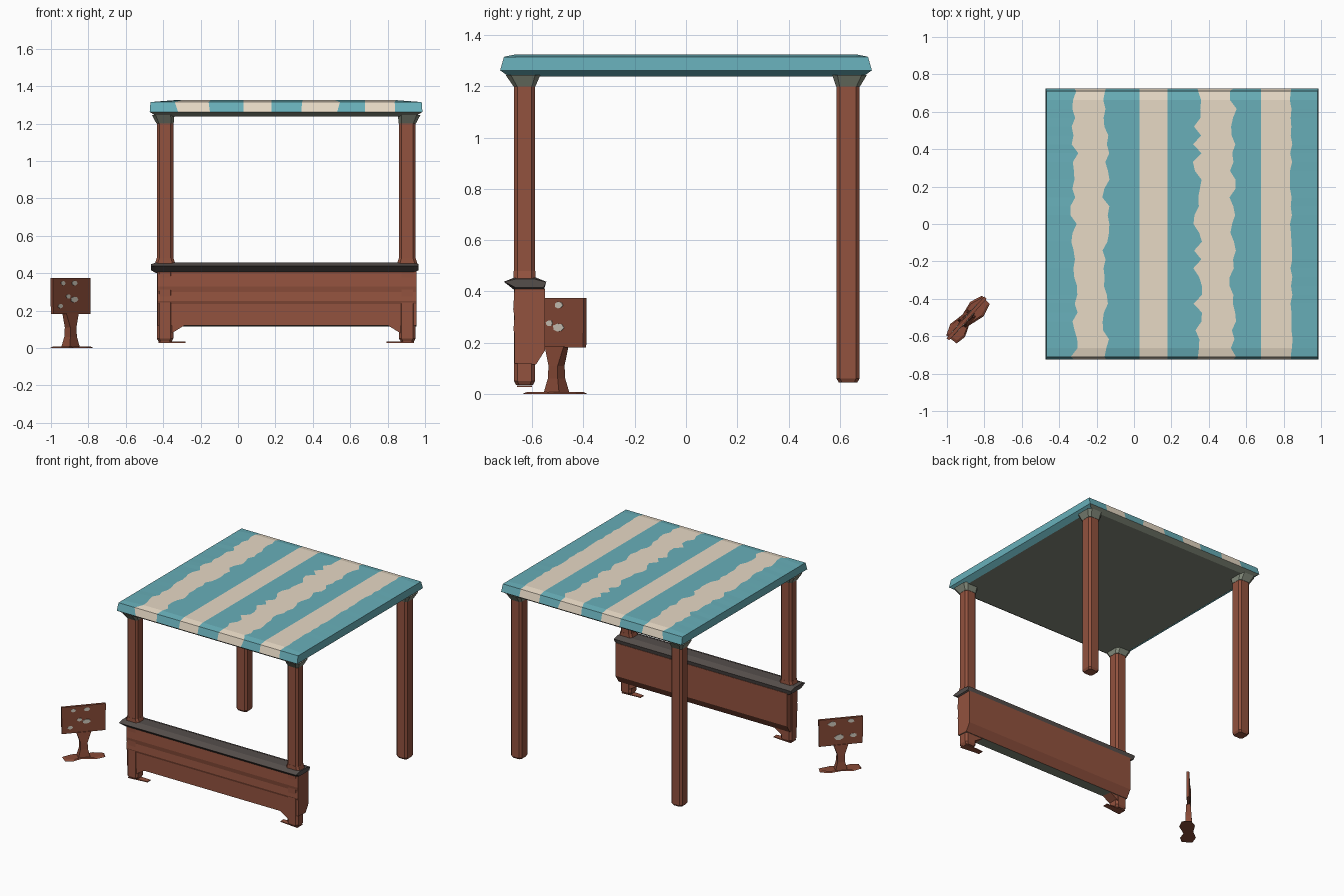
import bpy, bmesh, math, random
from mathutils import Vector

if "Cube" in bpy.data.objects:
    bpy.data.objects.remove(bpy.data.objects["Cube"])
random.seed(4)


def material(name, r, g, b):
    m = bpy.data.materials.new(name)
    lin = [((c / 255 + 0.055) / 1.055) ** 2.4 for c in (r, g, b)]
    m.diffuse_color = (*lin, 1)
    m.use_nodes = True
    m.node_tree.nodes["Principled BSDF"].inputs["Base Color"].default_value = m.diffuse_color
    return m


WOOD = material("red brown wood", 146, 82, 62)
SIGN = material("dark sign wood", 136, 74, 55)
TEAL = material("teal canvas", 104, 175, 185)
CREAM = material("cream canvas", 232, 218, 198)
UNDER = material("grey green underside", 130, 137, 122)
COUNTER = material("grey counter", 85, 78, 75)
MARK = material("pale paint marks", 208, 201, 188)


def loft(name, rings, mats, rule=None, split=None):
    """Skin a list of equal-length point rings, cap both ends."""
    bm = bmesh.new()
    vs = [[bm.verts.new(p) for p in r] for r in rings]
    n = len(rings[0])
    for a, b in zip(vs, vs[1:]):
        for i in range(n):
            j = (i + 1) % n
            bm.faces.new((a[i], a[j], b[j], b[i]))
    for ring in (vs[0], vs[-1]):
        f = bm.faces.new(ring)
        if split:
            bmesh.utils.face_split(f, ring[split[0]], ring[split[1]])
    bmesh.ops.recalc_face_normals(bm, faces=bm.faces)
    bm.normal_update()
    if rule:
        for f in bm.faces:
            f.material_index = rule(f)
    me = bpy.data.meshes.new(name)
    bm.to_mesh(me)
    bm.free()
    for m in mats:
        me.materials.append(m)
    ob = bpy.data.objects.new(name, me)
    bpy.context.collection.objects.link(ob)
    return ob


def octagon(cx, cy, z, hx, hy, c):
    """Rectangle with cut corners at height z."""
    pts = [(hx, hy - c), (hx - c, hy), (c - hx, hy), (-hx, hy - c),
           (-hx, c - hy), (c - hx, -hy), (hx - c, -hy), (hx, c - hy)]
    return [(cx + x, cy + y, z) for x, y in pts]


def slab(name, corners, z0, z1, mat):
    return loft(name, [[(x, y, z) for x, y in corners] for z in (z0, z1)], [mat])


# Striped canopy: columns follow the stripe edges, some of them ragged
edges = [-0.468, -0.32, -0.15, 0.03, 0.18, 0.34, 0.53, 0.68, 0.84, 0.982]
ragged = {1: 0.022, 2: 0.02, 5: 0.025, 6: 0.02, 8: 0.008}
ROWS = 30
rings = []
for i, x in enumerate(edges):
    end = -1 if i == 0 else 1 if i == len(edges) - 1 else 0
    top = []
    for k in range(ROWS + 1):
        y = -0.71 + 1.42 * k / ROWS
        dx = random.uniform(-1, 1) * ragged.get(i, 0)
        z = 1.315 if end or k in (0, ROWS) else 1.325
        top.append((x + dx, y, z))
    rim = [(x + 0.004 * end, 0.725, 1.262), (x - 0.035 * end, 0.69, 1.238),
           (x - 0.035 * end, -0.69, 1.238), (x + 0.004 * end, -0.725, 1.262)]
    rings.append(top + rim)


def stripe(f):
    c = f.calc_center_median()
    if f.normal.z < -0.4 and abs(f.normal.x) < 0.3:
        return 2
    if abs(f.normal.x) > 0.4:
        return 0
    return sum(c.x > e for e in edges[1:-1]) % 2


loft("striped_canopy", rings, [TEAL, CREAM, UNDER], stripe, (ROWS + 1, ROWS + 4))

# Four posts with flared caps
for side, px in (("left", -0.39), ("right", 0.905)):
    for end, py, foot in (("front", -0.63, 0.035), ("back", 0.632, 0.045)):
        hx, hy = 0.044, 0.041 if py < 0 else 0.045
        rings = [octagon(px, py, foot, hx * 0.8, hy * 0.8, 0.012),
                 octagon(px, py, foot + 0.015, hx, hy, 0.014),
                 octagon(px, py, 1.21, hx, hy, 0.014)]
        loft(f"{end}_{side}_post", rings, [WOOD])
        out = 0.01 if px > 0 else -0.01
        loft(f"{end}_{side}_post_cap",
             [octagon(px, py, 1.20, hx + 0.002, hy + 0.002, 0.014),
              octagon(px + out, py + math.copysign(0.006, py), 1.245, 0.06, 0.068, 0.02)],
             [UNDER])

# Counter front: planked cross-section run along x
profile = [(-0.669, 0.41), (-0.674, 0.33), (-0.669, 0.30), (-0.673, 0.25),
           (-0.668, 0.235), (-0.668, 0.12), (-0.585, 0.115), (-0.55, 0.17), (-0.55, 0.41)]
loft("counter_panel", [[(x, y, z) for y, z in profile] for x in (-0.43, 0.955)],
     [WOOD, UNDER], lambda f: 1 if f.normal.z < -0.8 else 0)

# Counter top with a bevelled hexagonal section
rings = []
for x, s in ((-0.465, 0.6), (-0.44, 1), (0.94, 1), (0.965, 0.6)):
    rings.append([(x, y, 0.436 + (z - 0.436) * s) for y, z in
                  ((-0.71, 0.438), (-0.665, 0.402), (-0.555, 0.402),
                   (-0.545, 0.438), (-0.59, 0.456), (-0.665, 0.456))])
loft("counter_top", rings, [COUNTER])

# Gussets beside the feet, collars above the counter, thin ground runners
for side, px, d in (("left", -0.39, 1), ("right", 0.905, -1)):
    tri = [(px + d * 0.03, 0.125), (px + d * 0.11, 0.125), (px + d * 0.03, 0.075)]
    loft(f"{side}_foot_gusset", [[(x, y, z) for x, z in tri] for y in (-0.665, -0.59)], [WOOD])
    loft(f"{side}_post_collar", [octagon(px, -0.63, 0.45, 0.055, 0.043, 0.015),
                                 octagon(px, -0.63, 0.48, 0.045, 0.042, 0.014)], [WOOD])
    xa, xb = px - d * 0.035, px + d * 0.11
    slab(f"{side}_foot_runner", [(xa, -0.66), (xb, -0.645), (xb, -0.61), (xa, -0.60)],
         0.028, 0.034, WOOD)

# Standing sign, turned to face front right
C = Vector((-0.895, -0.505, 0))
U = Vector((0.67, 0.742, 0)).normalized()     # along the board
N = Vector((0.742, -0.67, 0)).normalized()    # facing direction


def at(u, n, z):
    return tuple(C + U * u + N * n + Vector((0, 0, z)))


def box_ring(hu, hn, z):
    return [at(u, n, z) for u, n in ((-hu, -hn), (hu, -hn), (hu, hn), (-hu, hn))]


loft("sign_board", [box_ring(0.148, 0.009, 0.182), box_ring(0.15, 0.009, 0.375)], [SIGN])
loft("sign_post", [box_ring(0.04, 0.03, 0.006), box_ring(0.026, 0.022, 0.06),
                   box_ring(0.024, 0.02, 0.11), box_ring(0.05, 0.014, 0.185)], [SIGN])
base = [(-0.14, -0.02), (-0.135, 0.05), (-0.08, 0.06), (-0.02, 0.035), (0.07, 0.06),
        (0.14, 0.04), (0.145, -0.02), (0.08, -0.045), (0, -0.03), (-0.08, -0.045)]
loft("sign_base", [[at(u, n, 0) for u, n in base],
                   [at(u * 0.9, n * 0.8, 0.007) for u, n in base]], [SIGN])

# Pale irregular paint marks on both faces of the board (along, height, size)
marks = {"front": (1, [(-0.09, 0.225, 0.017), (-0.03, 0.275, 0.017), (0.02, 0.258, 0.024),
                       (0.02, 0.345, 0.018), (-0.07, 0.345, 0.016)]),
         "back": (-1, [(0.06, 0.34, 0.024), (-0.07, 0.352, 0.022), (0.012, 0.24, 0.026),
                       (-0.085, 0.245, 0.02)])}
for face, (s, spots) in marks.items():
    for k, (u, z, r) in enumerate(spots):
        size = [r * random.uniform(0.8, 1.15) for _ in range(7)]
        rings = [[at(u + q * 1.15 * math.cos(a * math.tau / 7), s * n,
                     z + q * 0.75 * math.sin(a * math.tau / 7)) for a, q in enumerate(size)]
                 for n in (0.008, 0.0115)]
        loft(f"sign_mark_{face}_{k + 1}", rings, [MARK])
